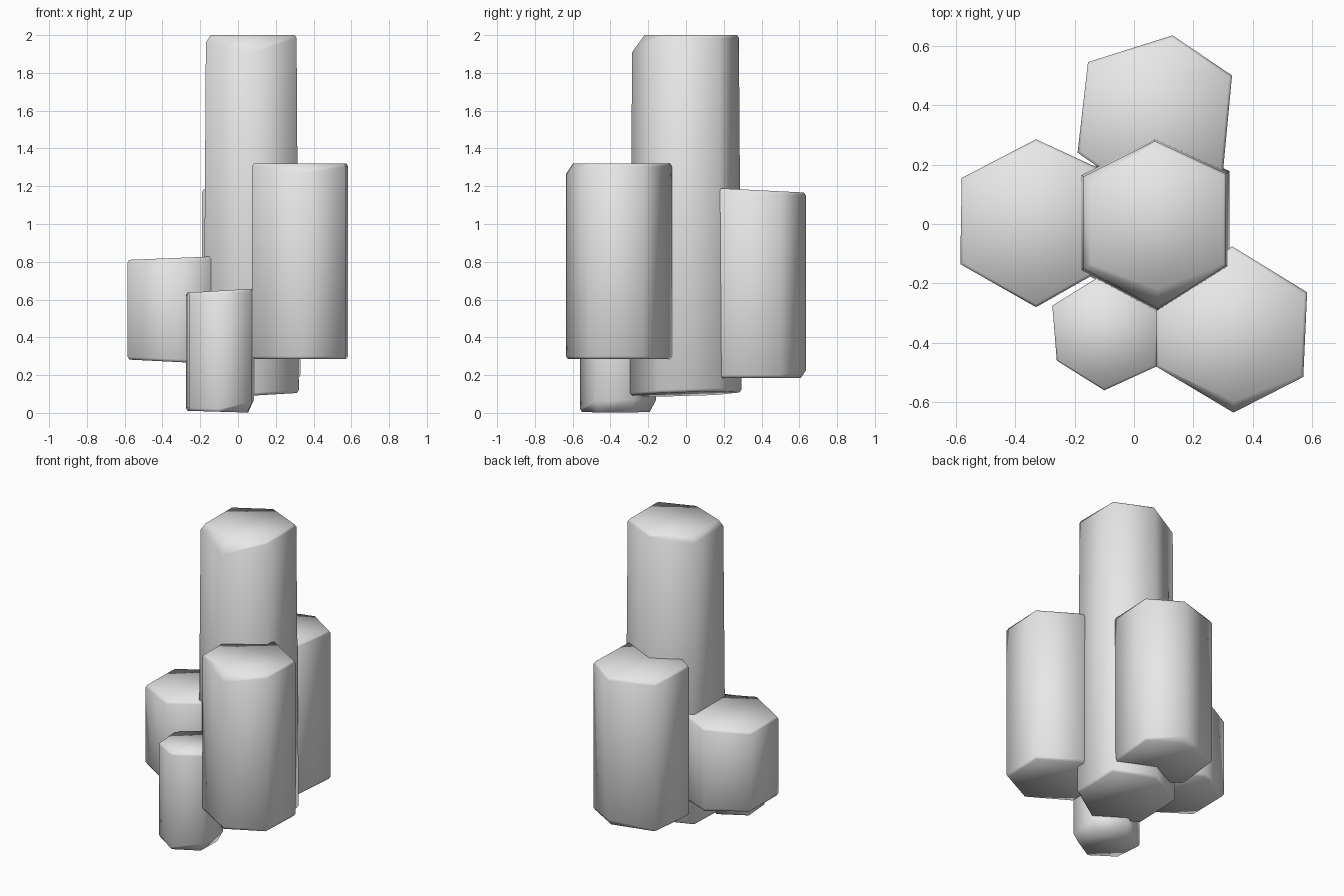
import bpy
import bmesh
from mathutils import Vector

default_cube = bpy.data.objects.get("Cube")
if default_cube:
    bpy.data.objects.remove(default_cube, do_unlink=True)

# One plain stone colour
stone = bpy.data.materials.new("light_grey_stone")
stone.use_nodes = True
stone.diffuse_color = (0.8, 0.8, 0.8, 1)
stone.node_tree.nodes["Principled BSDF"].inputs["Base Color"].default_value = (0.8, 0.8, 0.8, 1)


def column(name, outline, top, base, flare=1.0, top_chips=None, base_chips=None):
    """Six-sided column. top and base are (height, x slope, y slope);
    chips give the depth of the broken edge at chosen corners."""
    points = [Vector(p) for p in outline]
    centre = sum(points, Vector((0, 0))) / len(points)
    bm = bmesh.new()

    def ring(plane, spread, chips, inward, inner):
        height, slope_x, slope_y = plane
        verts = []
        for i, point in enumerate(points):
            chip = (chips or {}).get(i, 0.015)
            arm = (point - centre) * spread
            if inner:
                arm *= 1 - 2.5 * chip
            z = height + slope_x * arm.x + slope_y * arm.y
            if not inner:
                z += inward * chip
            verts.append(bm.verts.new((centre.x + arm.x, centre.y + arm.y, z)))
        return verts

    rings = [
        ring(base, flare, base_chips, 1, True),
        ring(base, flare, base_chips, 1, False),
        ring(top, 1.0, top_chips, -1, False),
        ring(top, 1.0, top_chips, -1, True),
    ]
    count = len(points)
    for low, high in zip(rings, rings[1:]):
        for i in range(count):
            j = (i + 1) % count
            bm.faces.new((low[i], low[j], high[j], high[i]))
    bm.faces.new(rings[-1])
    bm.faces.new(list(reversed(rings[0])))
    bmesh.ops.recalc_face_normals(bm, faces=bm.faces[:])
    for face in bm.faces:
        face.smooth = True

    mesh = bpy.data.meshes.new(name)
    bm.to_mesh(mesh)
    bm.free()
    mesh.materials.append(stone)
    obj = bpy.data.objects.new(name, mesh)
    bpy.context.collection.objects.link(obj)
    return obj


# Tall middle column
column("centre_column",
       [(0.07, 0.28), (-0.17, 0.16), (-0.17, -0.15), (0.08, -0.285), (0.31, -0.14), (0.31, 0.17)],
       top=(2.0, 0, 0), base=(0.1, 0.04, 0.03), flare=1.05,
       top_chips={1: 0.04, 2: 0.04, 3: 0.09})

# Column behind the middle one
column("back_column",
       [(0.13, 0.635), (-0.155, 0.545), (-0.19, 0.24), (0.07, 0.06), (0.3, 0.18), (0.33, 0.5)],
       top=(1.18, 0, -0.05), base=(0.185, 0, 0), base_chips={0: 0.04})

# Broad low column on the right side
column("right_column",
       [(-0.33, 0.285), (-0.58, 0.155), (-0.585, -0.135), (-0.33, -0.28), (-0.1, -0.15), (-0.08, 0.17)],
       top=(0.82, 0.04, 0), base=(0.27, -0.05, 0))

# Slim short column at the front
column("front_column",
       [(-0.09, -0.16), (-0.275, -0.275), (-0.26, -0.46), (-0.1, -0.56), (0.075, -0.48), (0.085, -0.28)],
       top=(0.647, 0.06, 0), base=(0.006, -0.03, 0),
       base_chips={0: 0.06, 4: 0.06, 5: 0.07})

# Column at the front left corner
column("front_left_column",
       [(0.33, -0.075), (0.075, -0.27), (0.075, -0.48), (0.335, -0.635), (0.57, -0.515), (0.583, -0.23)],
       top=(1.32, 0, 0), base=(0.285, 0, 0), top_chips={3: 0.055})
